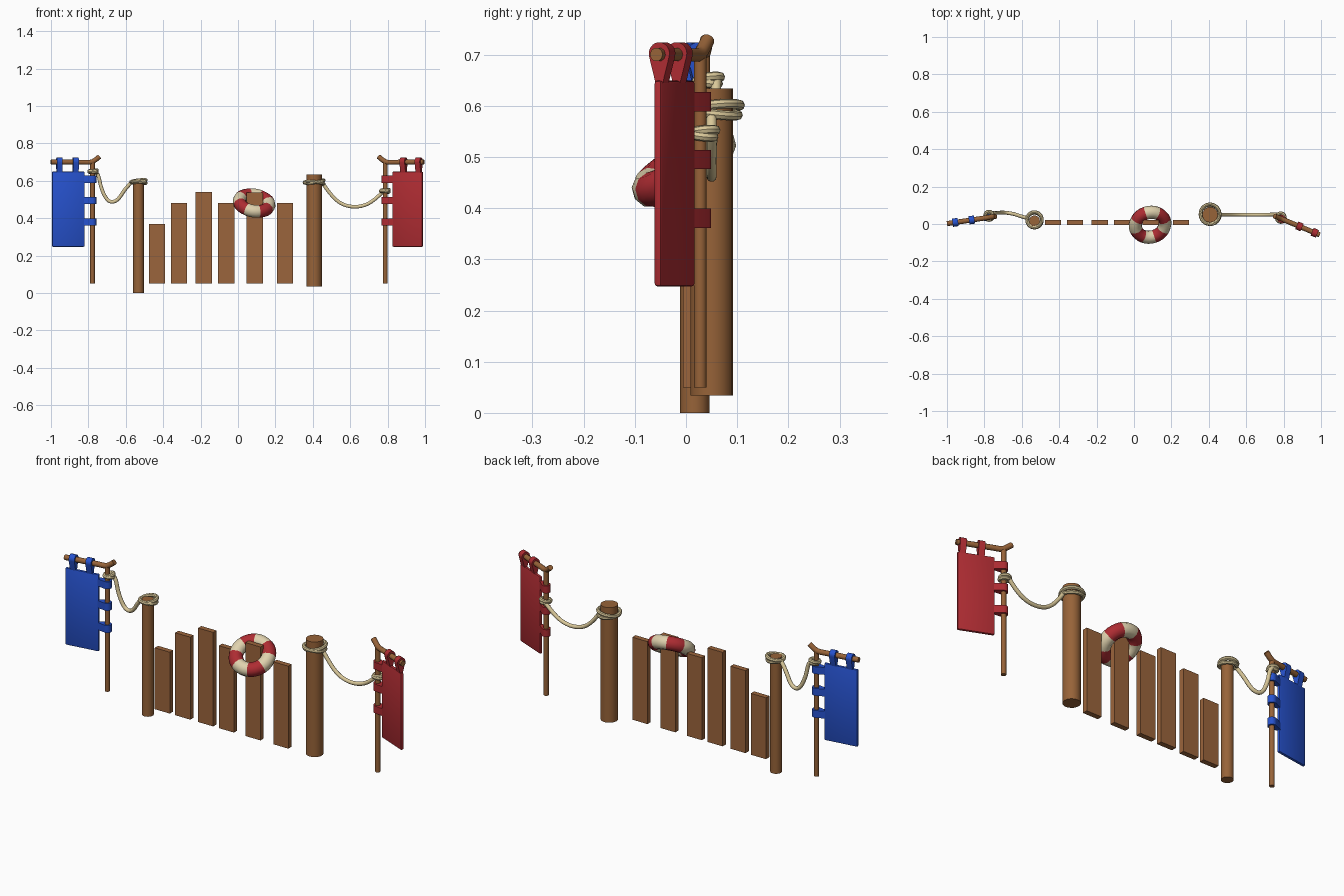
import bpy, bmesh
from math import sin, cos, pi, radians, atan2, asin
from mathutils import Matrix, Vector, Euler

if "Cube" in bpy.data.objects:
    bpy.data.objects.remove(bpy.data.objects["Cube"])


def material(name, rgb):
    m = bpy.data.materials.new(name)
    m.diffuse_color = (*rgb, 1)
    m.use_nodes = True
    m.node_tree.nodes["Principled BSDF"].inputs["Base Color"].default_value = m.diffuse_color
    return m


WOOD = material("wood", (0.31, 0.125, 0.04))
PLANK = material("plank_wood", (0.33, 0.13, 0.045))
ROPE = material("rope", (0.70, 0.58, 0.32))
CREAM = material("cream", (0.74, 0.64, 0.42))
RED = material("red", (0.42, 0.025, 0.032))
BLUE = material("blue", (0.02, 0.085, 0.62))


def finish(ob, mat, smooth=True):
    if mat:
        ob.data.materials.append(mat)
    if smooth:
        bpy.ops.object.select_all(action='DESELECT')
        ob.select_set(True)
        bpy.context.view_layer.objects.active = ob
        bpy.ops.object.shade_smooth_by_angle(angle=radians(40))
    return ob


def from_bmesh(name, bm, mat, smooth=True):
    bmesh.ops.recalc_face_normals(bm, faces=bm.faces)
    me = bpy.data.meshes.new(name)
    bm.to_mesh(me)
    bm.free()
    ob = bpy.data.objects.new(name, me)
    bpy.context.collection.objects.link(ob)
    return finish(ob, mat, smooth)


def box(name, size, center, mat, matrix=Matrix(), bevel=0.0):
    bm = bmesh.new()
    bmesh.ops.create_cube(bm, size=1, matrix=Matrix.Translation(center) @ Matrix.Diagonal((*size, 1)))
    if bevel:
        bmesh.ops.bevel(bm, geom=bm.edges[:], offset=bevel, segments=2, profile=0.5, affect='EDGES')
    bm.transform(matrix)
    return from_bmesh(name, bm, mat, bool(bevel))


def post(name, x, y, r, z0, z1):
    bpy.ops.mesh.primitive_cylinder_add(vertices=20, radius=r, depth=z1 - z0,
                                        location=(x, y, (z0 + z1) / 2))
    ob = bpy.context.object
    ob.name = name
    return finish(ob, WOOD)


def tube(name, pts, r, mat, matrix=Matrix(), spline='NURBS'):
    cu = bpy.data.curves.new(name, 'CURVE')
    cu.dimensions = '3D'
    cu.bevel_depth, cu.bevel_resolution, cu.use_fill_caps = r, 3, True
    s = cu.splines.new(spline)
    s.points.add(len(pts) - 1)
    for p, co in zip(s.points, pts):
        p.co = (*(matrix @ Vector(co)), 1)
    s.order_u, s.use_endpoint_u, s.resolution_u = 3, True, 6
    ob = bpy.data.objects.new(name, cu)
    bpy.context.collection.objects.link(ob)
    bpy.ops.object.select_all(action='DESELECT')
    ob.select_set(True)
    bpy.context.view_layer.objects.active = ob
    bpy.ops.object.convert(target='MESH')
    return finish(bpy.context.object, mat)


def ring(name, center, R, r, tilt, mat, segs=24, sides=8):
    bpy.ops.mesh.primitive_torus_add(major_radius=R, minor_radius=r, major_segments=segs,
                                     minor_segments=sides, location=center, rotation=tilt)
    ob = bpy.context.object
    ob.name = name
    return finish(ob, mat)


def strap(name, matrix, reach, r, width, mat):
    # teardrop loop: round the bar at the origin, pinched at the cloth edge (+x), extruded along z
    t, n = 0.007, 12
    start = pi / 2 - asin((r - t) / reach)
    prof = [(reach, -t), (reach, t)]
    prof += [(r * cos(a), r * sin(a)) for a in
             (start + (2 * pi - 2 * start) * i / n for i in range(n + 1))]
    bm = bmesh.new()
    f = bm.faces.new([bm.verts.new((x, y, -width / 2)) for x, y in prof])
    top = bmesh.ops.extrude_face_region(bm, geom=[f])['geom']
    bmesh.ops.translate(bm, vec=(0, 0, width), verts=[v for v in top if isinstance(v, bmesh.types.BMVert)])
    bm.transform(matrix)
    return from_bmesh(name, bm, mat)


def banner(side, pole, tip, bar_straps, mat):
    # local frame: x runs outward along the crossbar from the pole
    d = Vector(tip) - Vector(pole)
    M = Matrix.Translation((*pole, 0)) @ Matrix.Rotation(atan2(d.y, d.x), 4, 'Z')
    L = d.length
    tube(side + "_banner_pole", [(0, 0, 0.05), (0, 0, 0.70)], 0.0125, WOOD, M, 'POLY')
    tube(side + "_banner_crossbar", [(L, 0, 0.70), (0.05, 0, 0.70), (0.01, 0, 0.698),
                                     (-0.012, 0, 0.708), (-0.038, 0, 0.729)], 0.0135, WOOD, M)
    box(side + "_banner_cloth", (L - 0.048, 0.016, 0.402), (0.043 + (L - 0.048) / 2, 0, 0.448), mat, M, 0.006)
    for i, z in enumerate((0.608, 0.495, 0.38)):
        strap(f"{side}_pole_strap_{i}", M @ Matrix.Translation((0, 0, z)), 0.05, 0.021, 0.038, mat)
    for i, a in enumerate(bar_straps):
        turn = Matrix.Rotation(pi / 2, 4, 'Y')
        strap(f"{side}_bar_strap_{i}", M @ Matrix.Translation((a, 0, 0.702)) @ turn, 0.06, 0.022, 0.03, mat)


# fence planks: centre x and top height
for i, (x, top) in enumerate([(-0.433, 0.37), (-0.315, 0.48), (-0.183, 0.54),
                              (-0.063, 0.48), (0.09, 0.537), (0.251, 0.48)]):
    box(f"plank_{i}", (0.087, 0.027, top - 0.05), (x, 0.008, (top + 0.05) / 2), PLANK)

# posts
post("left_post", -0.532, 0.017, 0.0285, 0, 0.602)
post("right_post", 0.407, 0.05, 0.0415, 0.034, 0.634)

# banners
banner("left", (-0.778, 0.035), (-1.0, 0.002), (0.091, 0.179), BLUE)
banner("right", (0.787, 0.028), (0.993, -0.058), (0.106, 0.194), RED)

# rope coils around posts and poles
for name, x, y, z, R in [("left_post", -0.532, 0.02, 0.595, 0.040), ("right_post", 0.407, 0.05, 0.592, 0.052),
                         ("left_pole", -0.775, 0.042, 0.65, 0.021), ("right_pole", 0.785, 0.032, 0.546, 0.022)]:
    for k, tilt in enumerate([(-0.12, 0.08, 0), (0.1, -0.12, 0)]):
        ring(f"{name}_rope_coil_{k}", (x, y + 0.004 * k, z + 0.008 * (k - 0.5)), R, 0.0095, tilt, ROPE)

# sagging ropes
tube("left_rope", [(-0.778, 0.06, 0.655), (-0.748, 0.058, 0.648), (-0.733, 0.06, 0.56), (-0.695, 0.062, 0.485),
                   (-0.645, 0.055, 0.49), (-0.602, 0.04, 0.56), (-0.565, 0.03, 0.597)], 0.01, ROPE)
tube("right_rope", [(0.45, 0.05, 0.592), (0.48, 0.05, 0.545), (0.54, 0.05, 0.48), (0.61, 0.05, 0.458),
                    (0.68, 0.05, 0.467), (0.74, 0.05, 0.505), (0.785, 0.052, 0.552)], 0.01, ROPE)

# life ring hung over a plank, with alternating bands
buoy = ring("life_ring", (0.086, -0.004, 0.481), 0.08, 0.035,
            Euler((radians(33), radians(10), 0)), CREAM, 32, 10)
buoy.data.materials.append(RED)
for p in buoy.data.polygons:
    angle = atan2(p.center.y, p.center.x) + pi / 8
    p.material_index = int((angle % (2 * pi)) / (pi / 4)) % 2
